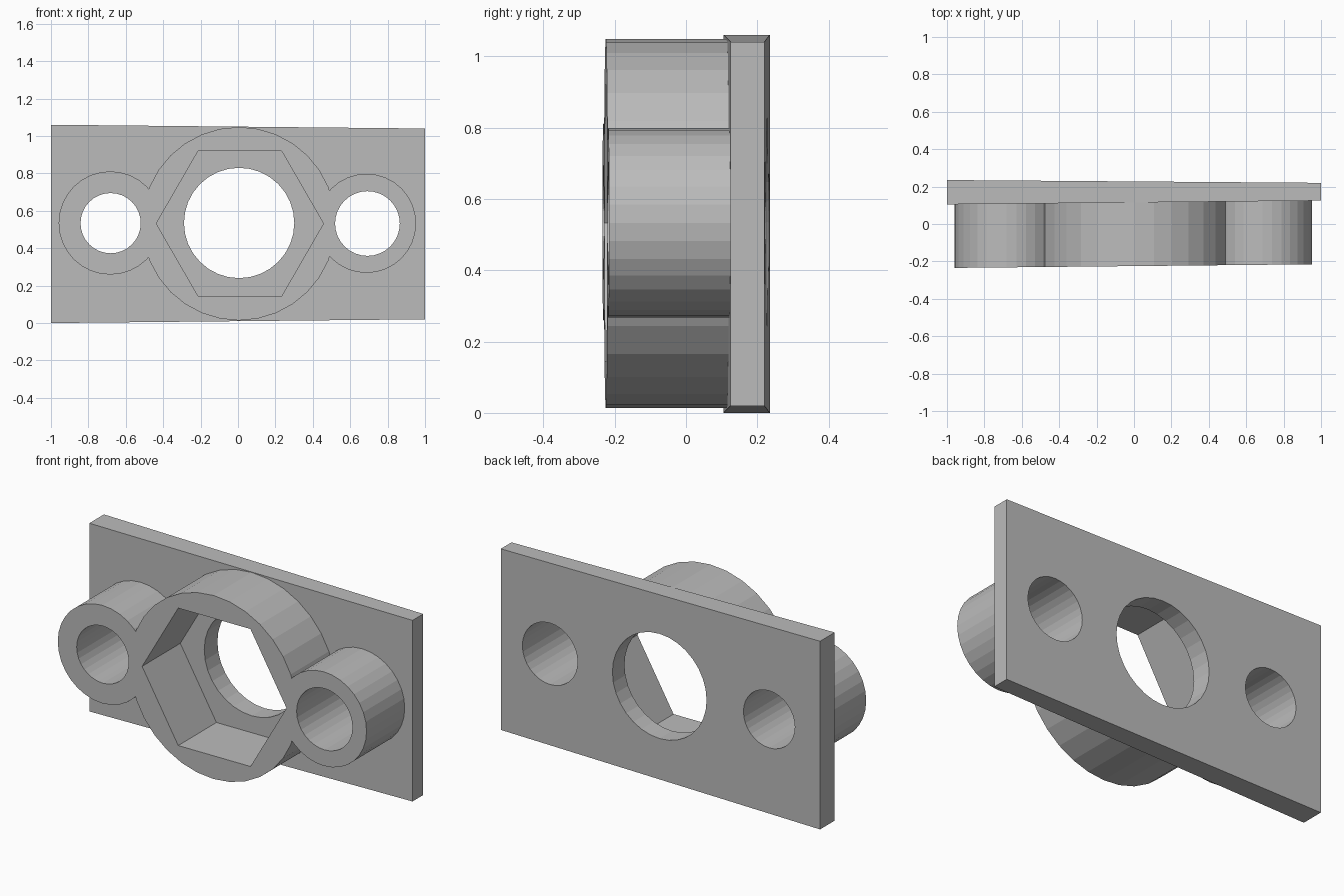
import bpy
from math import cos, sin, pi

default_cube = bpy.data.objects.get("Cube")
if default_cube:
    bpy.data.objects.remove(default_cube, do_unlink=True)

grey = bpy.data.materials.new("plain_grey")
grey.use_nodes = True
colour = (0.5, 0.5, 0.5, 1)
grey.diffuse_color = colour
grey.node_tree.nodes["Principled BSDF"].inputs["Base Color"].default_value = colour


def ring(x, z, radius, sides):
    return [(x + radius * cos(2 * pi * i / sides), z + radius * sin(2 * pi * i / sides))
            for i in range(sides)]


def prism(name, outline, front, back):
    """Extrude an x-z outline in y; front and back are (offset, slope along x)."""
    n = len(outline)
    verts = [(x, y + slope * x, z) for y, slope in (front, back) for x, z in outline]
    faces = [tuple(range(n)), tuple(reversed(range(n, 2 * n)))]
    faces += [(i, i + n, (i + 1) % n + n, (i + 1) % n) for i in range(n)]
    mesh = bpy.data.meshes.new(name)
    mesh.from_pydata(verts, [], faces)
    mesh.materials.append(grey)
    obj = bpy.data.objects.new(name, mesh)
    bpy.context.collection.objects.link(obj)
    return obj


def combine(target, tool, operation):
    """Apply a boolean and discard the tool object."""
    mod = target.modifiers.new(operation.lower(), "BOOLEAN")
    mod.operation, mod.solver, mod.object = operation, "EXACT", tool
    bpy.context.view_layer.objects.active = target
    bpy.ops.object.modifier_apply(modifier=mod.name)
    bpy.data.objects.remove(tool, do_unlink=True)


boss_front = (-0.225, 0.01)
plate_front = (0.115, 0.01)
inside_plate = (0.16, 0)
through = ((-0.4, 0), (0.4, 0))

# Slightly tapered back plate
body = prism("flanged_nut_holder", [(-1, 0), (1, 0.02), (1, 1.04), (-1, 1.06)],
             plate_front, (0.2275, -0.0075))

# Large centre boss flanked by two screw bosses
for name, x, z, radius, sides in (("centre_boss", 0.005, 0.531, 0.517, 32),
                                  ("right_boss", -0.683, 0.535, 0.276, 32),
                                  ("left_boss", 0.687, 0.533, 0.265, 32)):
    combine(body, prism(name, ring(x, z, radius, sides), boss_front, inside_plate), "UNION")

# Hexagonal nut pocket down to the plate
combine(body, prism("hex_pocket", ring(0.01, 0.532, 0.447, 6), through[0], plate_front),
        "DIFFERENCE")

# Through holes
for name, x, z, radius in (("centre_hole", 0.006, 0.535, 0.295),
                           ("right_hole", -0.681, 0.534, 0.161),
                           ("left_hole", 0.692, 0.532, 0.173)):
    combine(body, prism(name, ring(x, z, radius, 32), *through), "DIFFERENCE")
